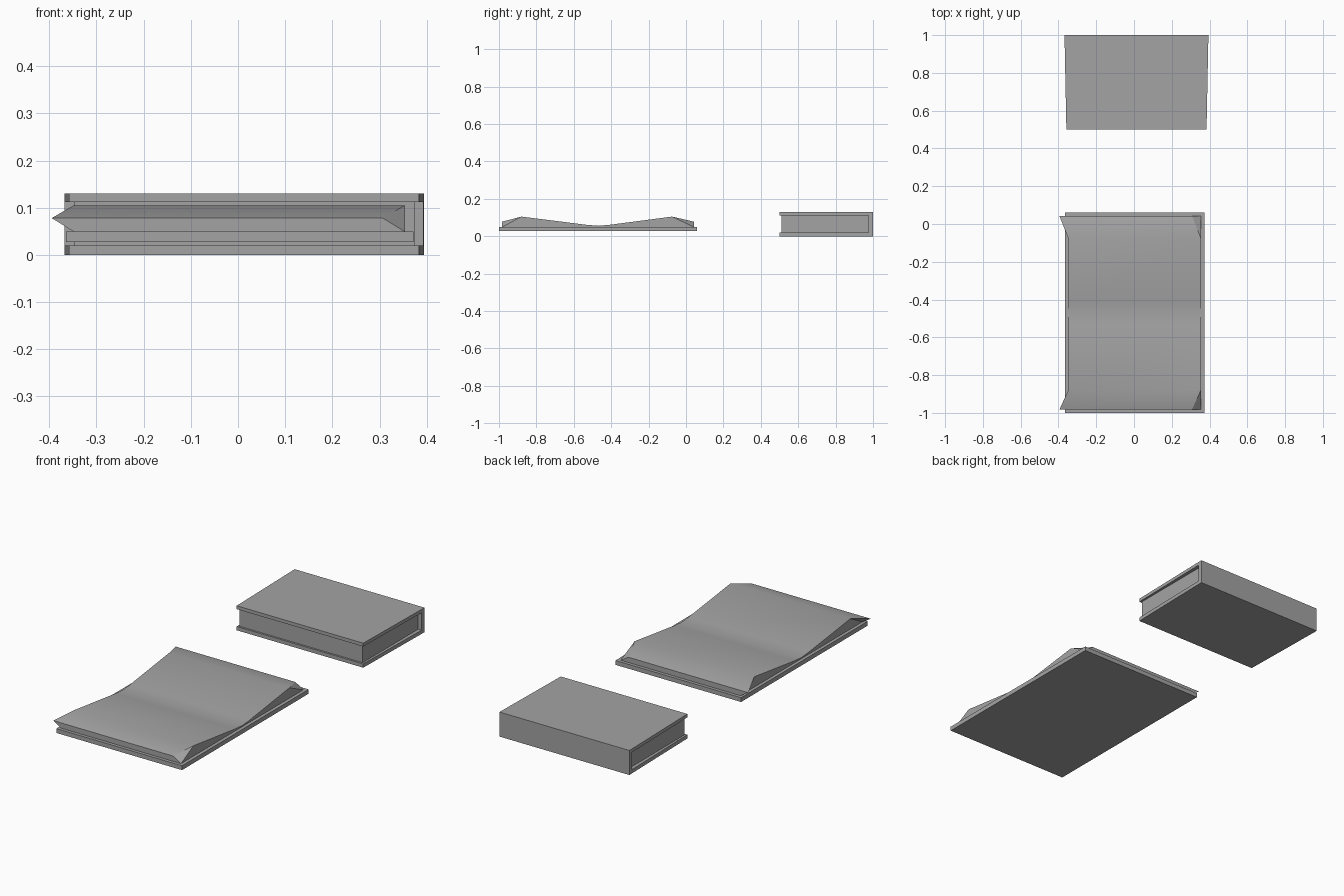
import bpy, bmesh

cube = bpy.data.objects.get("Cube")
if cube:
    bpy.data.objects.remove(cube, do_unlink=True)

grey = bpy.data.materials.new("plain_grey")
grey.use_nodes = True
GREY = (0.37, 0.37, 0.37, 1)
grey.diffuse_color = GREY
grey.node_tree.nodes["Principled BSDF"].inputs["Base Color"].default_value = GREY


def prism(name, profile, ends, caps=None, smooth=False):
    """Sweep a (y, z) profile along x; ends(y, z, i) gives its left and right x."""
    bm = bmesh.new()
    rows = []
    for i, (y, z) in enumerate(profile):
        rows.append([bm.verts.new((x, y, z)) for x in ends(y, z, i)])
    n = len(rows)
    for i in range(n):
        a, b = rows[i], rows[(i + 1) % n]
        bm.faces.new((a[0], a[1], b[1], b[0]))
    for cap in caps or [range(n)]:
        for side in (0, 1):
            bm.faces.new([rows[i][side] for i in cap])
    bmesh.ops.recalc_face_normals(bm, faces=bm.faces)
    mesh = bpy.data.meshes.new(name)
    bm.to_mesh(mesh)
    bm.free()
    mesh.materials.append(grey)
    obj = bpy.data.objects.new(name, mesh)
    bpy.context.collection.objects.link(obj)
    if smooth:
        bpy.ops.object.select_all(action="DESELECT")
        obj.select_set(True)
        bpy.context.view_layer.objects.active = obj
        bpy.ops.object.shade_smooth_by_angle()
    return obj


def rect(y0, y1, z0, z1):
    return [(y0, z0), (y1, z0), (y1, z1), (y0, z1)]


# Closed book: C-shaped case with the spine at the back, slightly wider there
def case_ends(y, z, i):
    back = (y - 0.5) / 0.5
    return -0.358 - 0.01 * back, 0.384 + 0.01 * back


prism("closed_case",
      [(0.5, 0), (1, 0), (1, 0.13), (0.5, 0.13), (0.5, 0.112),
       (0.975, 0.112), (0.975, 0.02), (0.5, 0.02)],
      case_ends, caps=[(0, 1, 6, 7), (1, 2, 5, 6), (2, 3, 4, 5)])
prism("closed_pages", rect(0.51, 0.977, 0.019, 0.113),
      lambda y, z, i: (-0.348, 0.374))

# Open book: flat cover under a spread of pages
prism("open_cover", rect(-1, 0.06, 0.027, 0.05),
      lambda y, z, i: (-0.365, 0.372))

pages = [(-0.983, 0.049), (-0.983, 0.078), (-0.88, 0.105), (-0.53, 0.061),
         (-0.47, 0.056), (-0.41, 0.061), (-0.075, 0.105), (0.043, 0.078),
         (0.043, 0.049)]


# The fore edges skew sideways at half height, leaving folded corners
def page_ends(y, z, i):
    skew = 0.047 if i in (1, 7) else 0
    return -0.348 - skew, 0.354 - skew


prism("open_pages", pages, page_ends,
      caps=[(0, 1, 2), (0, 2, 3, 4), (0, 4, 8), (4, 5, 6, 8), (6, 7, 8)],
      smooth=True)
